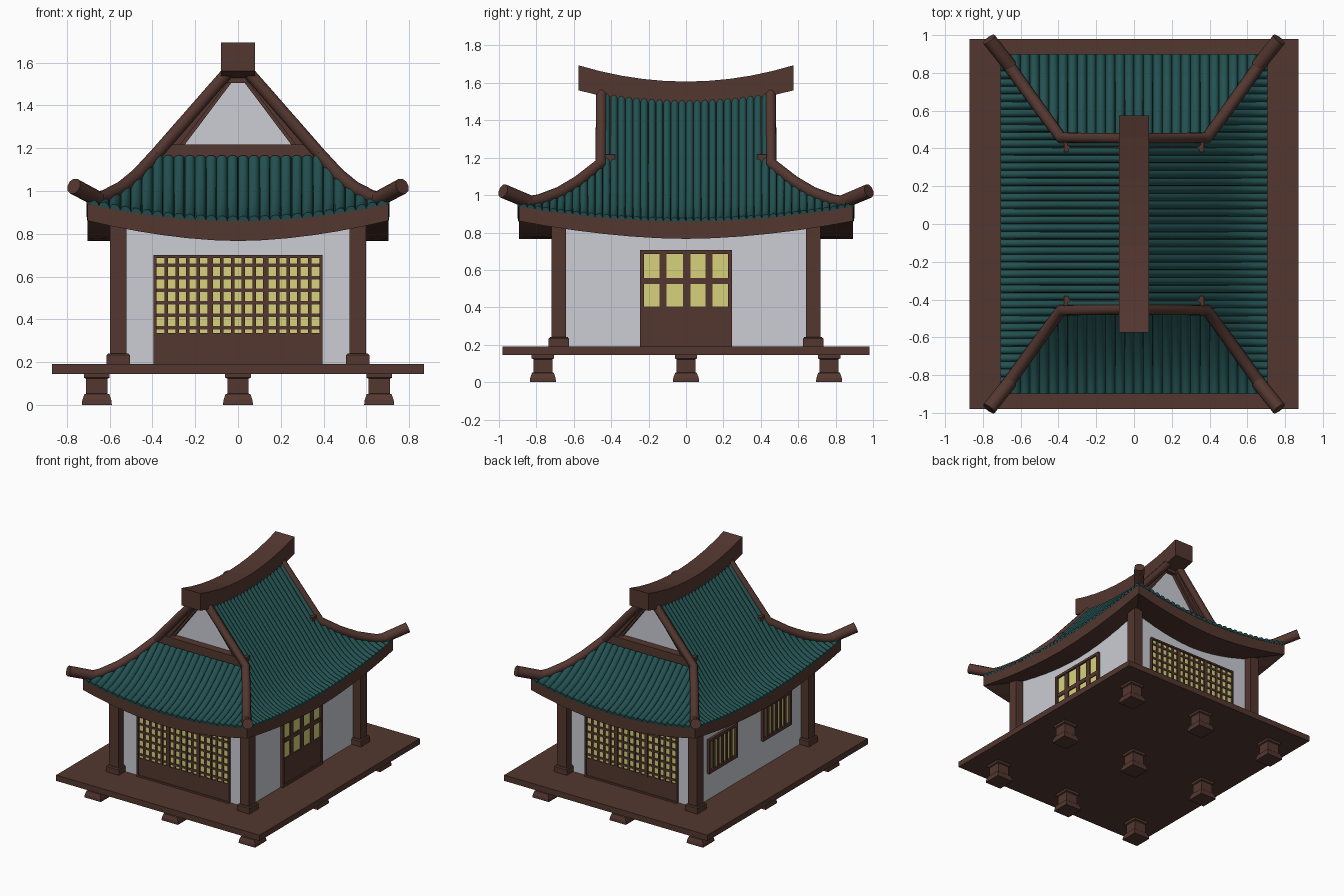
import bpy, bmesh, math
from mathutils import Vector

if "Cube" in bpy.data.objects:
    bpy.data.objects.remove(bpy.data.objects["Cube"])


def material(name, rgb):
    m = bpy.data.materials.new(name)
    m.diffuse_color = (*rgb, 1)
    m.use_nodes = True
    m.node_tree.nodes["Principled BSDF"].inputs["Base Color"].default_value = m.diffuse_color
    return m


WOOD = material("dark_brown_wood", (0.088, 0.038, 0.029))
TILE = material("teal_tile", (0.017, 0.082, 0.082))
PLASTER = material("white_plaster", (0.60, 0.61, 0.66))
PAPER = material("yellow_paper", (0.68, 0.65, 0.20))


def loft(name, mat, solids, smooth=False):
    """One object from solids; each solid is a list of closed rings, capped at both ends."""
    bm = bmesh.new()
    for rings in solids:
        vs = [[bm.verts.new(p) for p in ring] for ring in rings]
        n = len(vs[0])
        for a, b in zip(vs, vs[1:]):
            for i in range(n):
                j = (i + 1) % n
                bm.faces.new((a[i], a[j], b[j], b[i]))
        bm.faces.new(vs[0])
        bm.faces.new(vs[-1])
    bmesh.ops.recalc_face_normals(bm, faces=bm.faces)
    me = bpy.data.meshes.new(name)
    bm.to_mesh(me)
    bm.free()
    me.materials.append(mat)
    ob = bpy.data.objects.new(name, me)
    bpy.context.collection.objects.link(ob)
    if smooth:
        bpy.ops.object.select_all(action='DESELECT')
        ob.select_set(True)
        bpy.context.view_layer.objects.active = ob
        bpy.ops.object.shade_smooth_by_angle(angle=math.radians(40))
    return ob


def box(x0, x1, y0, y1, z0, z1):
    return [[(x0, y0, z), (x1, y0, z), (x1, y1, z), (x0, y1, z)] for z in (z0, z1)]


def pedestal(cx, cy, steps):
    return [[(cx + a * h, cy + b * h, z) for a, b in ((-1, -1), (1, -1), (1, 1), (-1, 1))]
            for h, z in steps]


# --- platform, feet, posts, walls
loft("platform", WOOD, [box(-.87, .87, -.98, .98, .145, .19)])
foot = [(.07, 0), (.068, .022), (.058, .05), (.05, .052), (.05, .122), (.06, .127), (.06, .146)]
loft("feet", WOOD, [pedestal(x, y, foot) for x in (-.66, 0, .66) for y in (-.765, 0, .765)])
post = [(.054, .19), (.054, .232), (.048, .24), (.039, .241), (.039, .9)]
loft("corner_posts", WOOD, [pedestal(x, y, post) for x in (-.56, .56) for y in (-.68, .68)])
WX, WY = .535, .655
loft("walls", PLASTER, [box(-WX, WX, -WY, WY, .19, .9)])


def on_wall(axis, s, u0, u1, z0, z1, d):
    """Box lying on a wall, u along the wall, standing out by d."""
    if axis == 'y':
        return box(u0, u1, *sorted((s * (WY - .01), s * (WY + d))), z0, z1)
    return box(*sorted((s * (WX - .01), s * (WX + d))), u0, u1, z0, z1)


def frame(axis, s, u0, u1, z0, z1, w, d):
    return [on_wall(axis, s, u0, u0 + w, z0, z1, d), on_wall(axis, s, u1 - w, u1, z0, z1, d),
            on_wall(axis, s, u0 + w, u1 - w, z0, z0 + w, d),
            on_wall(axis, s, u0 + w, u1 - w, z1 - w, z1, d)]


# --- front and back lattice screens
for s, label in ((-1, "front"), (1, "back")):
    loft(label + "_screen_paper", PAPER, [on_wall('y', s, -.385, .385, .32, .69, .006)])
    bars = frame('y', s, -.395, .395, .19, .70, .013, .02)
    bars.append(on_wall('y', s, -.39, .39, .19, .335, .014))
    for k in range(3):
        c = (k - 1) * .26
        for i in range(4):
            u = c + (i - 1.5) * .05
            bars.append(on_wall('y', s, u - .008, u + .008, .33, .69, .014))
    for u in (-.13, .13):
        bars.append(on_wall('y', s, u - .0135, u + .0135, .33, .69, .018))
    for i in range(6):
        z = .361 + i * .0585
        bars.append(on_wall('y', s, -.385, .385, z - .008, z + .008, .012))
    loft(label + "_screen_lattice", WOOD, bars)

# --- right side door
loft("right_door_paper", PAPER, [on_wall('x', 1, -.235, .235, .40, .69, .006)])
bars = frame('x', 1, -.245, .245, .19, .706, .02, .02)
bars += [on_wall('x', 1, -.24, .24, .19, .405, .014), on_wall('x', 1, -.24, .24, .524, .556, .014)]
bars += [on_wall('x', 1, u - .019, u + .019, .40, .69, .014) for u in (-.124, .004, .124)]
loft("right_door_frame", WOOD, bars)

# --- left side barred windows
for c, label in ((-.33, "front"), (.33, "back")):
    loft("left_%s_window_paper" % label, PAPER, [on_wall('x', -1, c - .165, c + .165, .41, .65, .004)])
    bars = frame('x', -1, c - .175, c + .175, .395, .66, .022, .02)
    for i in range(5):
        u = c + (i - 2) * .052
        bars.append(on_wall('x', -1, u - .011, u + .011, .41, .65, .013))
    loft("left_%s_window_bars" % label, WOOD, bars)


# --- roof surface: hip corner runs from (.39, .46) at t=0 to (.70, .89) at t=1
def hip(t):
    return .94 + .21 * max(0, 1 - t) ** 1.9


def side_slope(w, s):
    t = max(s, 0)
    r = .39 + (.31 * s if s > 0 else .36 * s)
    u = abs(w) / (.46 + .43 * t)
    return r, hip(t) + max(-s, 0) * .425 - (.04 + .04 * t) * (1 - min(u, 1) ** 2)


def end_slope(w, s):
    u = abs(w) / (.39 + .31 * max(s, 0))
    return .46 + .43 * s, hip(s) - .08 * s * (1 - min(u, 1) ** 2)


def tiles(name, count, half, top, slope, start, place):
    """Rows of half-round tiles, each mitred at the hip line."""
    rad, seg, steps, solids = half / count, 6, 9, []
    for sign in (-1, 1):
        for k in range(count):
            c = -half + (2 * k + 1) * rad
            rings = []
            for i in range(steps + 1):
                ring = []
                for j in range(seg + 1):
                    a = math.pi * j / seg
                    w = c + rad * math.cos(a)
                    s0 = top if abs(c) < start else max(0, (abs(w) - start) / (half - start))
                    s = s0 + (1.015 - s0) * i / steps
                    r, z = slope(w, s)
                    ra, za = slope(w, s - .02)
                    rb, zb = slope(w, s + .02)
                    n = Vector((za - zb, rb - ra)).normalized()
                    lift = rad * math.sin(a)
                    ring.append(place(sign, w, r + n.x * lift, z + n.y * lift))
                rings.append(ring)
            solids.append(rings)
    loft(name, TILE, solids, smooth=True)


tiles("side_roof_tiles", 44, .89, -1, side_slope, .46, lambda s, w, r, z: (s * r, w, z))
tiles("end_roof_tiles", 28, .70, 0, end_slope, .39, lambda s, w, r, z: (w, s * r, z))

# --- sagging eave boards with soffit
EX, EY, IX, IY = .703, .893, .48, .60
solids = []
for sign in (-1, 1):
    for along_x in (True, False):
        rings = []
        for i in range(13):
            u = i / 6 - 1
            zt, zb = .862 + .077 * u * u, .766 + .095 * abs(u) ** 1.8
            if along_x:
                o, n = (u * EX, sign * EY), (u * IX, sign * IY)
            else:
                o, n = (sign * EX, u * EY), (sign * IX, u * IY)
            rings.append([(*o, zt), (*o, zb), (*n, zb), (*n, zt)])
        solids.append(rings)
loft("eave_boards", WOOD, solids)

# --- curved top ridge beam
rings = []
for i in range(11):
    y = .575 * (i / 5 - 1)
    q = (y / .575) ** 2
    zt, zb = 1.607 + .087 * q, 1.483 + .077 * q
    rings.append([(-.08, y, zb), (.08, y, zb), (.08, y, zt), (-.08, y, zt)])
loft("top_ridge_beam", WOOD, [rings])


# --- gables at both ends
def prism(points, y0, y1):
    return [[(x, y, z) for x, z in points] for y in (y0, y1)]


for s, label in ((-1, "front"), (1, "back")):
    loft(label + "_gable_panel", PLASTER,
         [prism([(-.29, 1.19), (.29, 1.19), (.03, 1.53), (-.03, 1.53)], s * .39, s * .40)])
    trim = [box(-.37, .37, *sorted((s * .38, s * .458)), 1.14, 1.218),
            box(-.05, .05, *sorted((s * .38, s * .435)), 1.505, 1.56)]
    for m in (-1, 1):
        trim.append(prism([(m * .25, 1.215), (m * .03, 1.507), (m * .045, 1.53), (m * .30, 1.19)],
                          s * .38, s * .425))
        trim.append(prism([(m * .29, 1.19), (m * .03, 1.53), (m * .05, 1.56), (m * .39, 1.15)],
                          s * .38, s * .45))
    loft(label + "_gable_trim", WOOD, trim)

# --- round verge and hip ridges with upturned ends
cu = bpy.data.curves.new("hip_ridges", 'CURVE')
cu.dimensions = '3D'
cu.bevel_depth = 1
cu.bevel_resolution = 3
cu.use_fill_caps = True
for sx in (-1, 1):
    for sy in (-1, 1):
        run = [(.04, .452, 1.565, .029), (.385, .456, 1.17, .03)]
        run += [(.39 + .31 * t, .46 + .43 * t, hip(t) + .018, .03 + .003 * t)
                for t in (.27, .5, .75, .95)]
        tip = [(.655, .835, .962, .037), (.768, .978, 1.022, .038)]
        for path in (run, tip):
            sp = cu.splines.new('POLY')
            sp.points.add(len(path) - 1)
            for p, (x, y, z, r) in zip(sp.points, path):
                p.co = (sx * x, sy * y, z, 1)
                p.radius = r
cu.materials.append(WOOD)
ob = bpy.data.objects.new("hip_ridges", cu)
bpy.context.collection.objects.link(ob)
bpy.ops.object.select_all(action='DESELECT')
ob.select_set(True)
bpy.context.view_layer.objects.active = ob
bpy.ops.object.convert(target='MESH')
bpy.ops.object.shade_smooth_by_angle(angle=math.radians(40))
